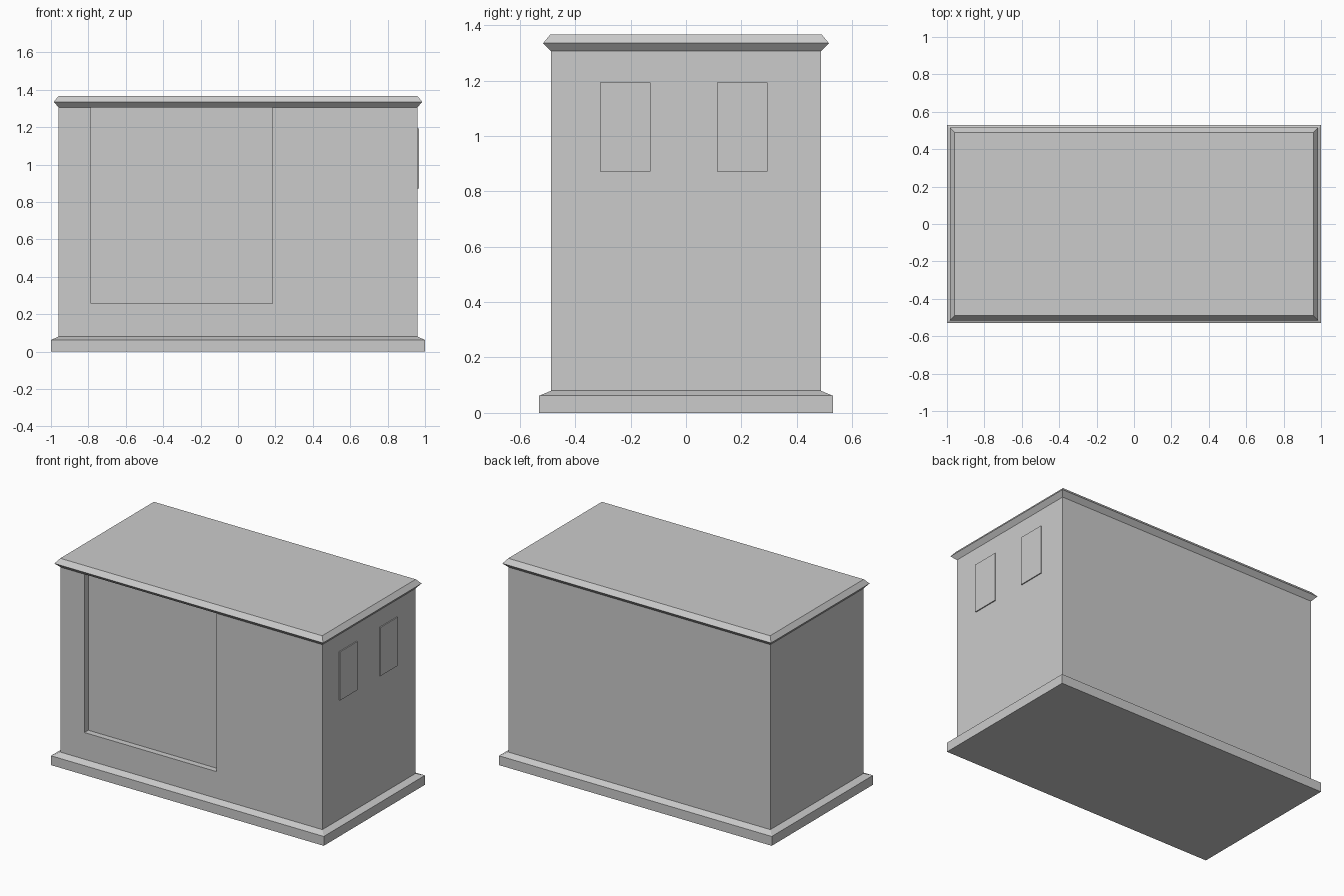
import bpy
import bmesh

# Remove the default cube
if "Cube" in bpy.data.objects:
    bpy.data.objects.remove(bpy.data.objects["Cube"], do_unlink=True)

# Single flat colour
GREY = (0.6, 0.6, 0.6, 1)
grey = bpy.data.materials.new("plain_grey")
grey.use_nodes = True
grey.diffuse_color = GREY
grey.node_tree.nodes["Principled BSDF"].inputs["Base Color"].default_value = GREY


def add_object(name, bm):
    bmesh.ops.recalc_face_normals(bm, faces=bm.faces)
    mesh = bpy.data.meshes.new(name)
    bm.to_mesh(mesh)
    bm.free()
    mesh.materials.append(grey)
    obj = bpy.data.objects.new(name, mesh)
    bpy.context.collection.objects.link(obj)
    return obj


def stacked_rectangles(name, levels):
    """Solid lofted through centred rectangles (half width, half depth, height)."""
    bm = bmesh.new()
    rings = [[bm.verts.new((sx * w, sy * d, z))
              for sx, sy in ((-1, -1), (1, -1), (1, 1), (-1, 1))]
             for w, d, z in levels]
    for low, high in zip(rings, rings[1:]):
        for i in range(4):
            j = (i + 1) % 4
            bm.faces.new((low[i], low[j], high[j], high[i]))
    bm.faces.new(rings[0])
    bm.faces.new(rings[-1])
    return add_object(name, bm)


def box(name, low, high):
    bm = bmesh.new()
    bmesh.ops.create_cube(bm, size=1)
    for v in bm.verts:
        v.co = [a + (c + 0.5) * (b - a) for a, b, c in zip(low, high, v.co)]
    return add_object(name, bm)


WALL_X, WALL_Y = 0.96, 0.487
WALL_BASE, WALL_TOP = 0.08, 1.306

# Plinth with sloping upper edge
stacked_rectangles("plinth", [(1, 0.53, 0), (1, 0.53, 0.062),
                              (WALL_X, WALL_Y, WALL_BASE)])

# Walls
walls = stacked_rectangles("walls", [(WALL_X, WALL_Y, WALL_BASE),
                                     (WALL_X, WALL_Y, WALL_TOP)])

# Shallow doorway recess in the front, running up to the roof
cutter = box("doorway_cutter", (-0.785, -0.6, 0.257), (0.184, -WALL_Y + 0.04, 1.5))
cutter.hide_render = True
cut = walls.modifiers.new("doorway", "BOOLEAN")
cut.operation = "DIFFERENCE"
cut.solver = "EXACT"
cut.object = cutter
bpy.context.view_layer.objects.active = walls
bpy.ops.object.modifier_apply(modifier=cut.name)
bpy.data.objects.remove(cutter, do_unlink=True)

# Roof slab with pointed rim
stacked_rectangles("roof", [(WALL_X, WALL_Y, WALL_TOP), (0.985, 0.516, 1.335),
                            (WALL_X, 0.49, 1.366)])

# Two raised window panels on the left end
for name, y in (("front_window_panel", -0.22), ("rear_window_panel", 0.203)):
    box(name, (WALL_X - 0.01, y - 0.091, 0.871), (WALL_X + 0.007, y + 0.091, 1.193))
